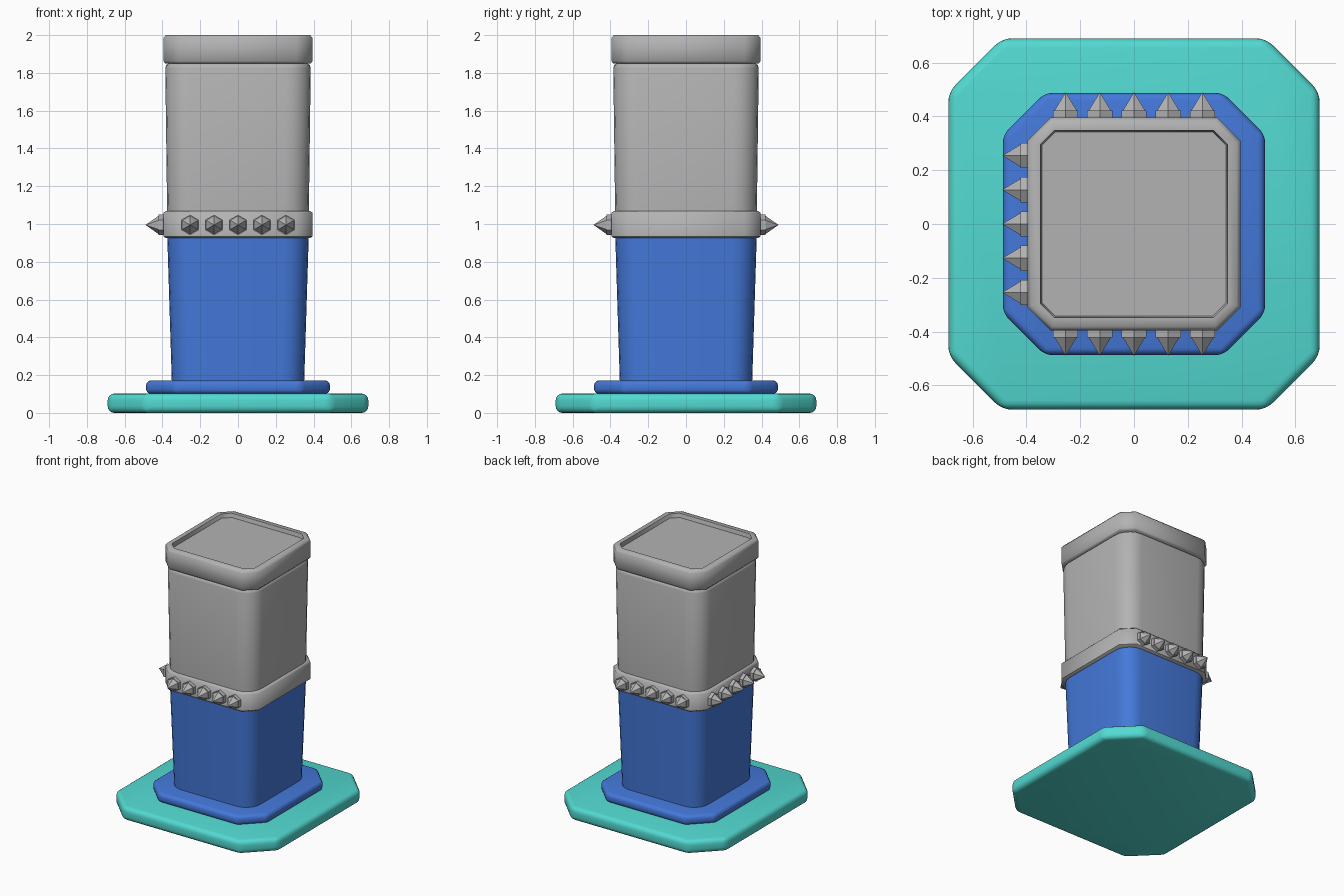
import bpy, bmesh, math
from mathutils import Matrix, Vector

if "Cube" in bpy.data.objects:
    bpy.data.objects.remove(bpy.data.objects["Cube"], do_unlink=True)


def material(name, rgb):
    m = bpy.data.materials.new(name)
    m.use_nodes = True
    m.diffuse_color = (*rgb, 1)
    m.node_tree.nodes["Principled BSDF"].inputs["Base Color"].default_value = (*rgb, 1)
    return m


TEAL = material("turquoise", (0.085, 0.70, 0.64))
BLUE = material("blue", (0.058, 0.19, 0.70))
GREY = material("stone grey", (0.45, 0.45, 0.45))


def finish(bm, name, mat, angle):
    bmesh.ops.recalc_face_normals(bm, faces=bm.faces)
    mesh = bpy.data.meshes.new(name)
    bm.to_mesh(mesh)
    bm.free()
    mesh.materials.append(mat)
    ob = bpy.data.objects.new(name, mesh)
    bpy.context.collection.objects.link(ob)
    if angle:
        bpy.ops.object.select_all(action='DESELECT')
        ob.select_set(True)
        bpy.context.view_layer.objects.active = ob
        bpy.ops.object.shade_smooth_by_angle(angle=math.radians(angle))
    return ob


def ring(half, cut, segs):
    """Square outline with cut (one segment) or rounded corners."""
    pts = []
    for k in range(4):
        for i in range(segs + 1):
            a = math.pi / 2 * i / segs
            p = Vector((half - cut + cut * math.cos(a), half - cut + cut * math.sin(a), 0))
            pts.append(Matrix.Rotation(k * math.pi / 2, 3, 'Z') @ p)
    return pts


def loft(name, mat, profile, segs=1, bevel=0, angle=50):
    """Stack of outlines given as (half width, height, corner cut), capped at both ends."""
    bm = bmesh.new()
    rings = [[bm.verts.new((p.x, p.y, z)) for p in ring(h, c, segs)] for h, z, c in profile]
    for lo, hi in zip(rings, rings[1:]):
        n = len(lo)
        for i in range(n):
            j = (i + 1) % n
            bm.faces.new((lo[i], lo[j], hi[j], hi[i]))
    bm.faces.new(rings[0][::-1])
    bm.faces.new(rings[-1])
    if bevel:
        bmesh.ops.bevel(bm, geom=bm.edges[:], offset=bevel, segments=4, profile=0.5,
                        affect='EDGES', clamp_overlap=True)
    return finish(bm, name, mat, angle)


# Stepped base
loft("base_slab", TEAL, [(0.69, 0.005, 0.20), (0.69, 0.107, 0.20)], bevel=0.035)
loft("plinth", BLUE, [(0.487, 0.1, 0.155), (0.487, 0.172, 0.155)], bevel=0.028)

# Tapered shaft in two colours
loft("lower_shaft", BLUE, [(0.35, 0.15, 0.12), (0.375, 0.95, 0.13)], segs=5)
loft("upper_shaft", GREY, [(0.375, 1.05, 0.13), (0.385, 1.825, 0.13),
                           (0.38, 1.842, 0.13), (0.365, 1.852, 0.12)], segs=5)

# Belt and hollow top rim
loft("belt", GREY, [(0.382, 0.925, 0.08), (0.395, 0.935, 0.085),
                    (0.395, 1.058, 0.085), (0.382, 1.07, 0.08)])
loft("top_rim", GREY, [(0.385, 1.85, 0.08), (0.395, 1.862, 0.085), (0.395, 1.985, 0.085),
                       (0.382, 2.0, 0.08), (0.348, 2.0, 0.052), (0.342, 1.97, 0.05)])


# Hexagonal studs on the front, back and right of the belt
def stud(name, side_turn, offset):
    bm = bmesh.new()
    for r1, r2, start, end in ((0.054, 0.054, 0.385, 0.421), (0.048, 0.0, 0.421, 0.49)):
        bmesh.ops.create_cone(bm, cap_ends=True, segments=6, radius1=r1, radius2=r2,
                              depth=end - start,
                              matrix=Matrix.Translation((0, 0, (start + end) / 2)))
    point_out = Matrix.Rotation(math.pi / 2, 4, 'X')
    place = (Matrix.Rotation(side_turn, 4, 'Z')
             @ Matrix.Translation((offset, 0, 0.995)) @ point_out)
    bmesh.ops.transform(bm, matrix=place, verts=bm.verts)
    finish(bm, name, GREY, 0)


for side, turn in (("front", 0), ("back", math.pi), ("right", -math.pi / 2)):
    for i in range(5):
        stud(f"{side}_stud_{i + 1}", turn, (i - 2) * 0.127)

# Rest the base on the ground
bpy.data.objects["base_slab"].location.z = -0.005
